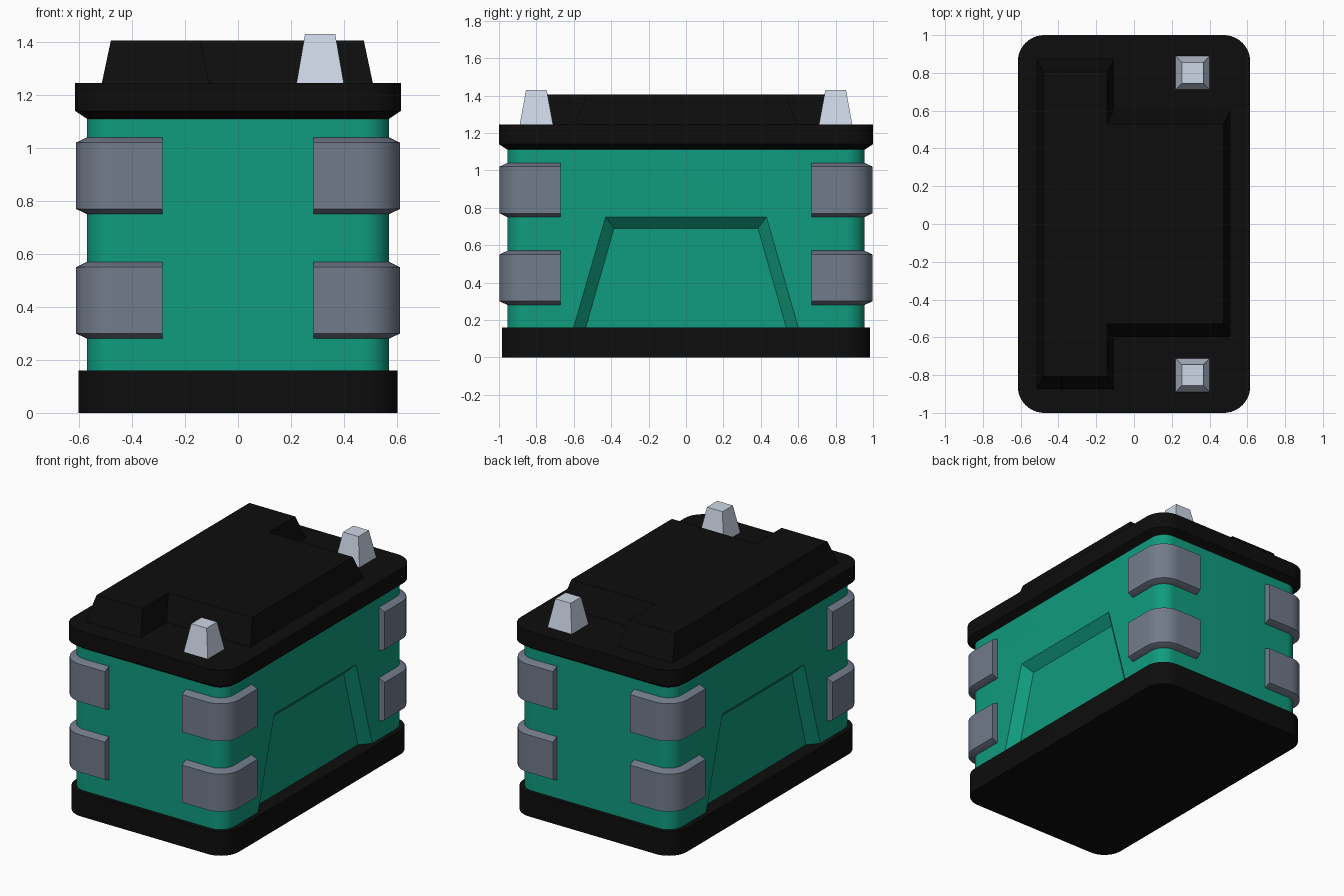
import bpy, bmesh
from math import sin, cos, pi, radians

if "Cube" in bpy.data.objects:
    bpy.data.objects.remove(bpy.data.objects["Cube"])


def material(name, rgb):
    m = bpy.data.materials.new(name)
    m.diffuse_color = (*rgb, 1)
    m.use_nodes = True
    m.node_tree.nodes["Principled BSDF"].inputs["Base Color"].default_value = m.diffuse_color
    return m


BLACK = material("black_plastic", (0.004, 0.004, 0.004))
GREEN = material("green_case", (0.005, 0.33, 0.21))
GREY = material("grey_clip", (0.17, 0.20, 0.26))
METAL = material("pale_metal", (0.62, 0.68, 0.80))


def finish(obj):
    bpy.ops.object.select_all(action='DESELECT')
    obj.select_set(True)
    bpy.context.view_layer.objects.active = obj
    bpy.ops.object.shade_smooth_by_angle(angle=radians(30))


def loft(name, rings, mat, smooth=True):
    """Skin closed rings of 3D points and cap both ends."""
    bm = bmesh.new()
    loops = [[bm.verts.new(p) for p in ring] for ring in rings]
    n = len(loops[0])
    for a, b in zip(loops, loops[1:]):
        for i in range(n):
            j = (i + 1) % n
            bm.faces.new((a[i], a[j], b[j], b[i]))
    bm.faces.new(loops[0][::-1])
    bm.faces.new(loops[-1])
    bmesh.ops.recalc_face_normals(bm, faces=bm.faces)
    me = bpy.data.meshes.new(name)
    bm.to_mesh(me)
    bm.free()
    obj = bpy.data.objects.new(name, me)
    bpy.context.collection.objects.link(obj)
    if mat:
        me.materials.append(mat)
    if smooth:
        finish(obj)
    return obj


def rounded_rect(hx, hy, r, z, seg=12):
    pts = []
    for q, (sx, sy) in enumerate(((1, 1), (-1, 1), (-1, -1), (1, -1))):
        for k in range(seg + 1):
            a = (q + k / seg) * pi / 2
            pts.append((sx * (hx - r) + r * cos(a), sy * (hy - r) + r * sin(a), z))
    return pts


def rect(cx, cy, hx, hy, z):
    return [(cx + sx * hx, cy + sy * hy, z)
            for sx, sy in ((1, 1), (-1, 1), (-1, -1), (1, -1))]


HX, HY, R = 0.57, 0.955, 0.10

# Base tray and lid
loft("base_tray", [rounded_rect(0.603, 0.985, 0.135, z) for z in (0, 0.16)], BLACK)
loft("lid", [rounded_rect(HX, HY, R, 1.11), rounded_rect(0.615, 1.0, 0.14, 1.14),
             rounded_rect(0.615, 1.0, 0.14, 1.245)], BLACK)

# Case with a tapered recess on each long side
case = loft("case", [rounded_rect(HX, HY, R, z) for z in (0.12, 1.12)], GREEN, False)


def recess_ring(side, t):
    # t = 0 at the case surface, 1 at the recess floor
    x = side * (HX - 0.06 * t)
    top, bot = 0.43 - 0.045 * t, 0.632 - 0.065 * t
    zt = 0.75 - 0.06 * t
    return [(x, -bot, 0.05), (x, -top, zt), (x, top, zt), (x, bot, 0.05)]


for side in (-1, 1):
    cutter = loft("recess_cutter", [recess_ring(side, -1), recess_ring(side, 1)], None, False)
    cutter.hide_render = True
    mod = case.modifiers.new("recess", 'BOOLEAN')
    mod.operation, mod.solver, mod.object = 'DIFFERENCE', 'EXACT', cutter
    bpy.context.view_layer.objects.active = case
    bpy.ops.object.modifier_apply(modifier=mod.name)
    bpy.data.objects.remove(cutter)
finish(case)


# Raised C-shaped cover with sloping walls
def cover_ring(d, z):
    x0, xm, x1 = -0.515 + d / 2, -0.107 - d / 2, 0.51 - d / 2
    ya, yb = 0.875 - d, 0.6 - d
    return [(x0, -ya, z), (xm, -ya, z), (xm, -yb, z), (x1, -yb, z),
            (x1, yb, z), (xm, yb, z), (xm, ya, z), (x0, ya, z)]


loft("raised_cover", [cover_ring(0, 1.24), cover_ring(0.07, 1.405)], BLACK)

# Terminals
for label, y in (("front", -0.80), ("back", 0.80)):
    loft(f"{label}_terminal", [rect(0.31, y, 0.09, 0.09, 1.24),
                               rect(0.31, y, 0.057, 0.055, 1.43)], METAL)


# Corner clips: a chamfered band wrapped round each case corner
def clip_section(sx, sy, px, py, nx, ny, z):
    return [(sx * (px + nx * d), sy * (py + ny * d), z + h)
            for d, h in ((-0.01, 0), (0, 0), (0.042, 0.02), (0.042, 0.27), (0, 0.29), (-0.01, 0.29))]


path = [(HX, 0.67, 1, 0)]
for k in range(13):
    c, s = cos(k / 12 * pi / 2), sin(k / 12 * pi / 2)
    path.append((HX - R + R * c, HY - R + R * s, c, s))
path.append((0.285, HY, 0, 1))

for sx, xn in ((-1, "left"), (1, "right")):
    for sy, yn in ((-1, "front"), (1, "back")):
        for z, zn in ((0.28, "lower"), (0.75, "upper")):
            loft(f"{zn}_{yn}_{xn}_clip",
                 [clip_section(sx, sy, *p, z) for p in path], GREY)
